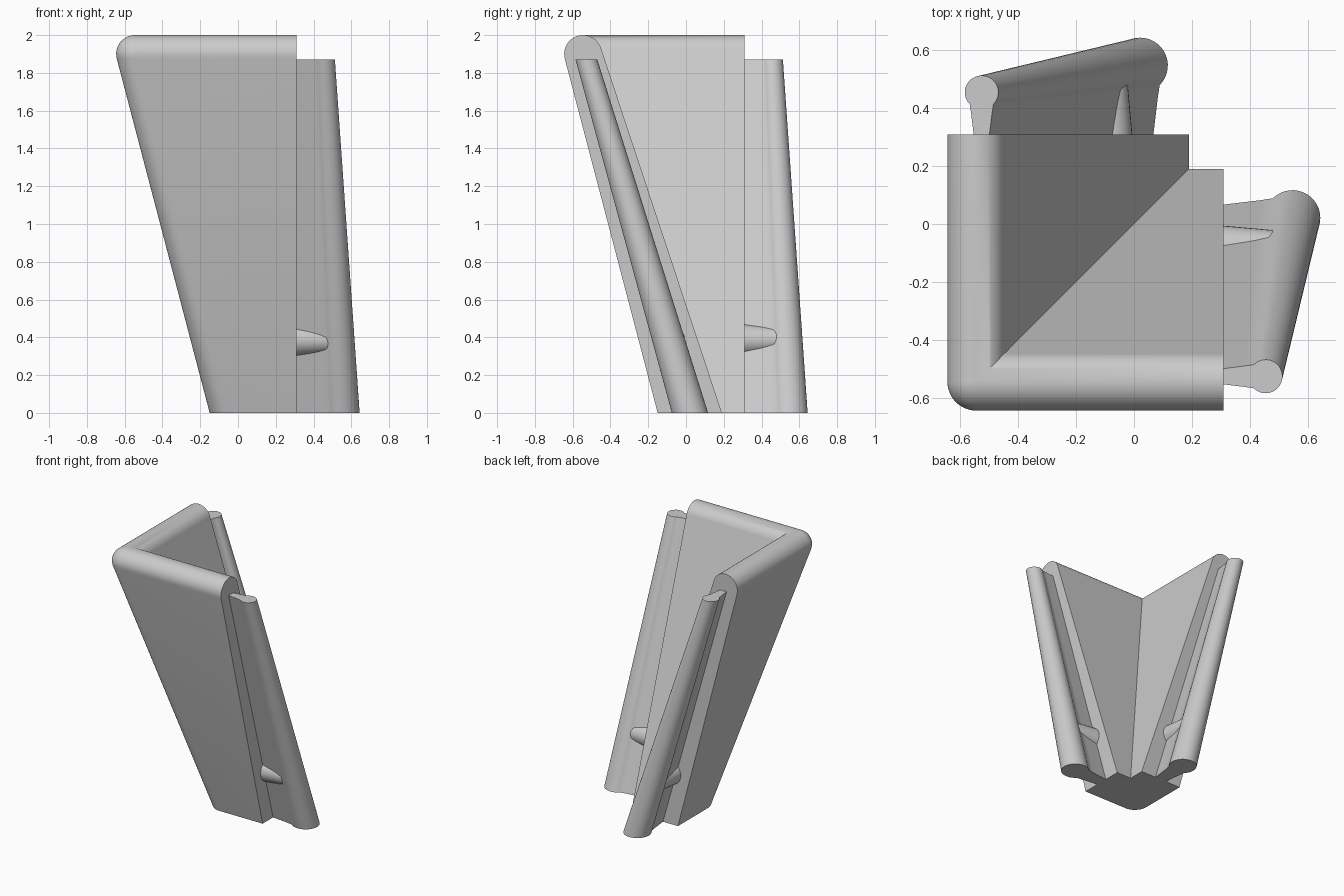
import bpy, bmesh
from math import sin, cos, pi, sqrt, radians

cube = bpy.data.objects.get("Cube")
if cube:
    bpy.data.objects.remove(cube, do_unlink=True)

grey = bpy.data.materials.new("plain grey")
grey.use_nodes = True
grey.diffuse_color = (0.6, 0.6, 0.6, 1)
grey.node_tree.nodes["Principled BSDF"].inputs["Base Color"].default_value = (0.6, 0.6, 0.6, 1)


def loft(name, rings, angle):
    """Skin a stack of matching closed sections and cap both ends."""
    bm = bmesh.new()
    rows = [[bm.verts.new(p) for p in ring] for ring in rings]
    n = len(rows[0])
    for a, b in zip(rows, rows[1:]):
        for i in range(n):
            j = (i + 1) % n
            bm.faces.new((a[i], a[j], b[j], b[i]))
    bm.faces.new(rows[0][::-1])
    bm.faces.new(rows[-1])
    bmesh.ops.remove_doubles(bm, verts=bm.verts, dist=0.0002)
    bmesh.ops.recalc_face_normals(bm, faces=bm.faces)
    mesh = bpy.data.meshes.new(name)
    bm.to_mesh(mesh)
    bm.free()
    mesh.materials.append(grey)
    obj = bpy.data.objects.new(name, mesh)
    bpy.context.collection.objects.link(obj)
    bpy.ops.object.select_all(action='DESELECT')
    obj.select_set(True)
    bpy.context.view_layer.objects.active = obj
    bpy.ops.object.shade_smooth_by_angle(angle=radians(angle))
    return obj


# Corner walls: an L section that leans outward and closes in a round rim
END, R, RIM, RIM_Z = 0.31, 0.1, -0.545, 1.9


def half_width(z):
    return sqrt(max(0, R * R - (z - RIM_Z) ** 2))


def wall_section(z):
    outer = -0.15 - 0.2592 * z if z < 1.875 else RIM - half_width(z)
    inner = 0.19 - 0.3315 * z if z < 1.93 else RIM + half_width(z)
    radius = min(R, RIM - outer) if z >= 1.875 else R
    c = outer + radius
    arc = [(c - radius * cos(t), c - radius * sin(t), z)
           for t in (pi / 2 * k / 12 for k in range(13))]
    return arc + [(END, outer, z), (END, inner, z), (inner, inner, z),
                  (inner, END, z), (outer, END, z)]


levels = [0, 1.875] + [RIM_Z + R * sin(pi / 2 * k / 14) for k in range(15)]
levels = sorted(levels + [1.93])
loft("corner_walls", [wall_section(z) for z in levels], 35)


# Edge flanges: a thin web ending in a tapering round bead
def flange_section(cx, cy, r, web, z):
    arc = [(cx + r * cos(t), cy + r * sin(t))
           for t in (radians(135 - 270 * k / 28) for k in range(29))]
    root = END - 0.01
    nx, ny = arc[0]
    mx, my = root + 0.75 * (nx - root), web + 0.7 * (ny - cy - web)
    pts = [(root, cy + web), (mx, cy + my)] + arc + [(mx, cy - my), (root, cy - web)]
    return [(x, y, z) for x, y in pts]


def peg_section(x, r):
    return [(x, -0.09 + r * cos(t), 0.385 + r * sin(t))
            for t in (2 * pi * k / 32 for k in range(32))]


flange = [flange_section(0.548, 0.021, 0.096, 0.045, 0),
          flange_section(0.455, -0.527, 0.058, 0.026, 1.87)]
# Tapered locating peg running from the wall end into the bead
peg = [peg_section(END - 0.01, 0.085), peg_section(0.5, 0.067)]


def swapped(rings):
    return [[(y, x, z) for x, y, z in ring] for ring in rings]


for part, rings in (("flange", flange), ("peg", peg)):
    loft("side_" + part, rings, 42)
    loft("back_" + part, swapped(rings), 42)
